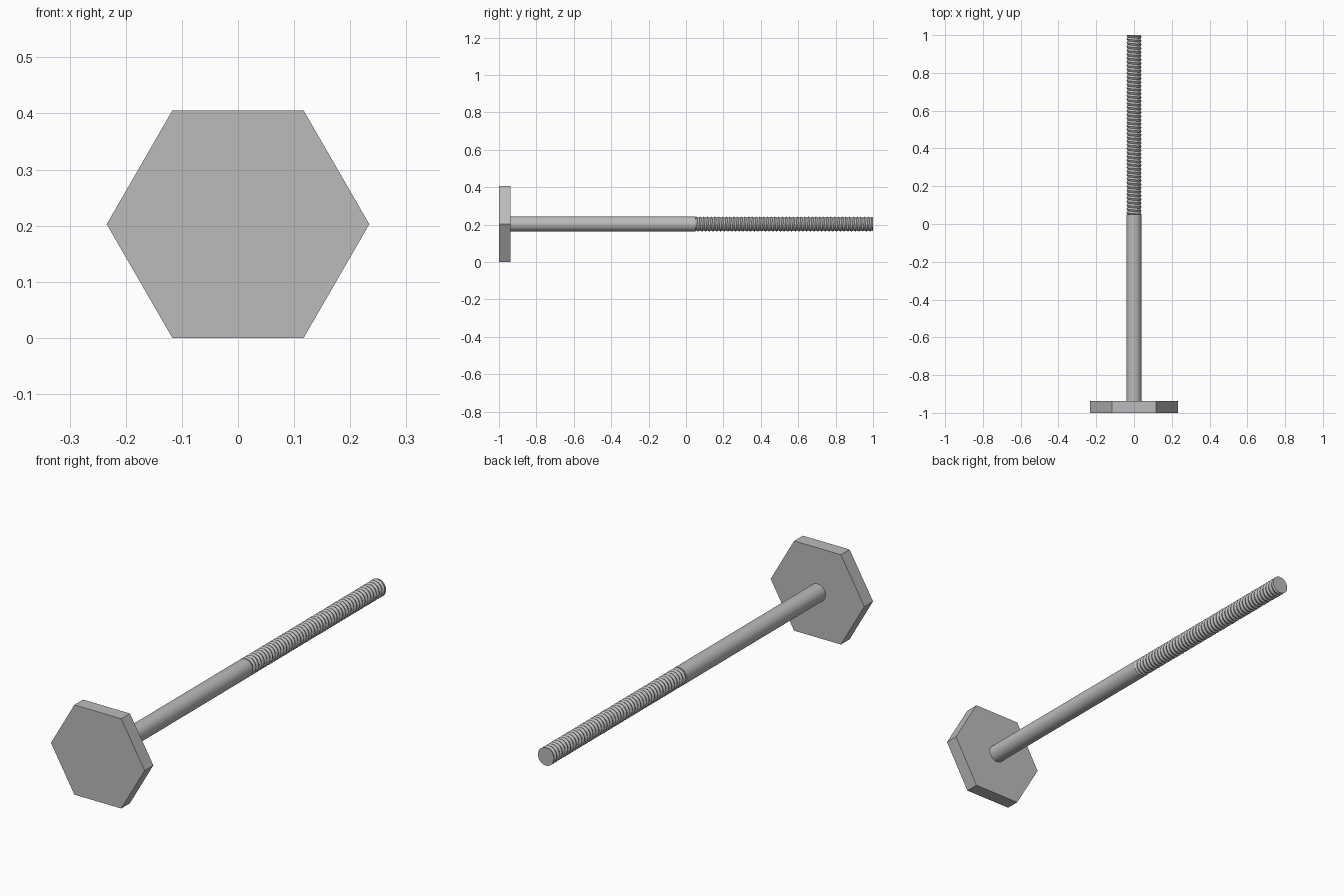
import bpy, bmesh, math
from math import pi, cos, sin
from mathutils import Matrix

cube = bpy.data.objects.get("Cube")
if cube:
    bpy.data.objects.remove(cube)

HEAD_R = 0.234
AXIS_Z = HEAD_R * cos(pi / 6)
HEAD_BACK, THREAD_START, TIP = -0.938, 0.05, 1.0
SHANK_R, CREST_R, ROOT_R = 0.04, 0.04, 0.034
PITCH, SIDES = 0.02, 32

steel = bpy.data.materials.new("grey steel")
steel.use_nodes = True
GREY = (0.5, 0.5, 0.5, 1)
steel.diffuse_color = GREY
steel.node_tree.nodes["Principled BSDF"].inputs["Base Color"].default_value = GREY


def finish(name, bm, smooth=False):
    bmesh.ops.recalc_face_normals(bm, faces=bm.faces)
    mesh = bpy.data.meshes.new(name)
    bm.to_mesh(mesh)
    bm.free()
    obj = bpy.data.objects.new(name, mesh)
    bpy.context.collection.objects.link(obj)
    mesh.materials.append(steel)
    if smooth:
        bpy.ops.object.select_all(action='DESELECT')
        obj.select_set(True)
        bpy.context.view_layer.objects.active = obj
        bpy.ops.object.shade_smooth_by_angle(angle=math.radians(30))
    return obj


def rod(name, radius, y0, y1, sides, smooth=False):
    """Capped prism lying along y on the bolt axis, with a corner on +x."""
    bm = bmesh.new()
    bmesh.ops.create_cone(bm, cap_ends=True, segments=sides, radius1=radius,
                          radius2=radius, depth=y1 - y0)
    # turn a corner to +x, then lay the prism down
    start = math.atan2(*reversed(max(bm.verts, key=lambda v: v.co.x).co.xy))
    place = (Matrix.Translation((0, (y0 + y1) / 2, AXIS_Z))
             @ Matrix.Rotation(pi / 2, 4, 'X') @ Matrix.Rotation(-start, 4, 'Z'))
    bmesh.ops.transform(bm, matrix=place, verts=bm.verts)
    return finish(name, bm, smooth)


def helix_thread(name):
    """Crest and root helices joined into a V thread, flattened at both ends."""
    bm = bmesh.new()
    turns = round((TIP - THREAD_START) / PITCH) + 2
    steps = turns * SIDES

    def helix(radius, shift):
        points = []
        for i in range(steps + 1):
            a = 2 * pi * i / SIDES
            y = THREAD_START + PITCH * (i / SIDES - 1 + shift)
            y = min(max(y, THREAD_START), TIP)
            points.append(bm.verts.new((radius * cos(a), y, AXIS_Z + radius * sin(a))))
        return points

    crest, root = helix(CREST_R, 0), helix(ROOT_R, 0.5)
    for i in range(steps):
        bm.faces.new((crest[i], crest[i + 1], root[i + 1], root[i]))
        j = i + SIDES
        if j < steps:
            bm.faces.new((root[i], root[i + 1], crest[j + 1], crest[j]))
    bmesh.ops.dissolve_degenerate(bm, dist=1e-6, edges=bm.edges)
    return finish(name, bm)


# Hexagonal head, plain shank, then the threaded end around its core
rod("hex_head", HEAD_R, -1, HEAD_BACK, 6)
rod("shank", SHANK_R, HEAD_BACK, THREAD_START, SIDES, True)
rod("thread_core", ROOT_R, THREAD_START, TIP, SIDES, True)
helix_thread("thread")
